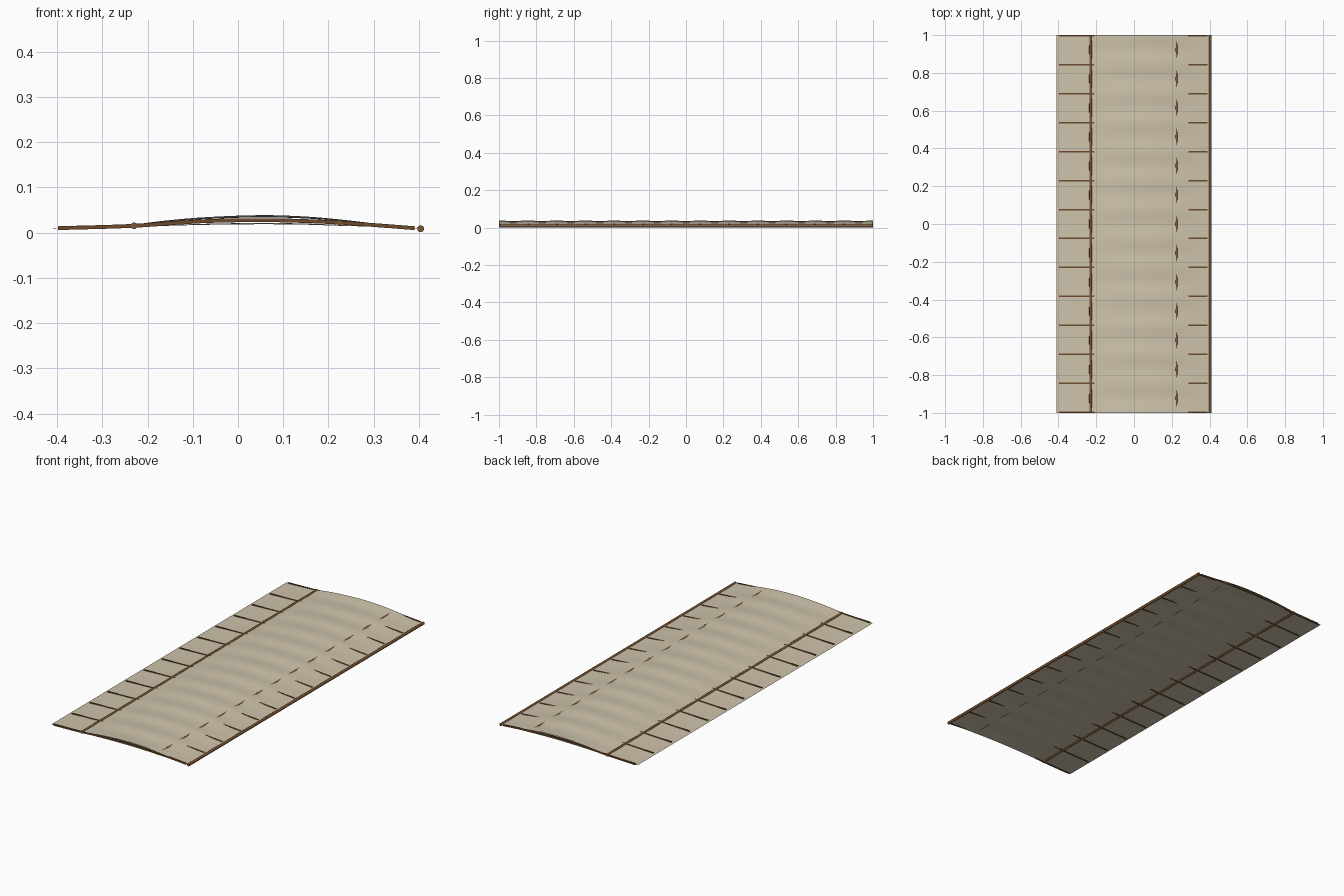
import bpy, bmesh, math

if "Cube" in bpy.data.objects:
    bpy.data.objects.remove(bpy.data.objects["Cube"])

HALF = 0.996          # outer rib position
RIBS = 14
BAY = 2 * HALF / (RIBS - 1)

# Chordwise profiles (x, z)
UPPER = [(-0.411, .0095), (-0.32, .0135), (-0.24, .0170), (-0.17, .0255), (-0.08, .0335), (0.05, .0385),
         (0.15, .0355), (0.225, .0290), (0.30, .0205), (0.35, .0150), (0.402, .0110)]
LOWER = [(-0.411, .0085), (-0.32, .0100), (-0.24, .0125), (-0.08, .0170), (0.05, .0185),
         (0.15, .0175), (0.225, .0150), (0.30, .0130), (0.35, .0105), (0.402, .0080)]
RIB = [(-0.398, .0098), (-0.23, .0150), (-0.08, .0250), (0.05, .0275),
       (0.15, .0255), (0.225, .0220), (0.31, .0160), (0.39, .0098)]


def material(name, rgb):
    m = bpy.data.materials.new(name)
    m.diffuse_color = (*rgb, 1)
    m.use_nodes = True
    m.node_tree.nodes["Principled BSDF"].inputs["Base Color"].default_value = m.diffuse_color
    return m


FABRIC = material("cream fabric", (0.62, 0.55, 0.41))
POLE = material("brown pole", (0.20, 0.095, 0.035))
STRIP = material("dark brown strip", (0.15, 0.07, 0.025))


def height(pts, x):
    """Smooth curve through the profile points."""
    n = len(pts)
    i = max(k for k in range(n - 1) if pts[k][0] <= x + 1e-9)

    def slope(k):
        a, b = pts[max(k - 1, 0)], pts[min(k + 1, n - 1)]
        return (b[1] - a[1]) / (b[0] - a[0])
    (x0, z0), (x1, z1) = pts[i], pts[i + 1]
    h = x1 - x0
    t = (x - x0) / h
    return ((2*t**3 - 3*t*t + 1) * z0 + (t**3 - 2*t*t + t) * h * slope(i)
            + (3*t*t - 2*t**3) * z1 + (t**3 - t*t) * h * slope(i + 1))


def finish(name, bm, mat, smooth=True):
    bmesh.ops.recalc_face_normals(bm, faces=bm.faces)
    me = bpy.data.meshes.new(name)
    bm.to_mesh(me)
    bm.free()
    me.materials.append(mat)
    ob = bpy.data.objects.new(name, me)
    bpy.context.collection.objects.link(ob)
    if smooth:
        bpy.context.view_layer.objects.active = ob
        ob.select_set(True)
        bpy.ops.object.shade_smooth_by_angle(angle=math.radians(35))
        ob.select_set(False)
    return ob


def skin(name, side):
    """Fabric sheet that dips inward between the ribs."""
    pts = UPPER if side > 0 else LOWER
    nx, ny = 48, (RIBS - 1) * 8
    bm = bmesh.new()
    grid = []
    for j in range(ny + 1):
        y = -1 + 2 * j / ny
        dip = math.sin(math.pi * (y + 1) / 2 * (RIBS - 1)) ** 2
        row = []
        for i in range(nx + 1):
            x = -0.411 + 0.813 * i / nx
            thick = height(UPPER, x) - height(LOWER, x)
            sag = (0.24 if side > 0 else 0.14) * thick * dip
            row.append(bm.verts.new((x, y, height(pts, x) - side * sag)))
        grid.append(row)
    for j in range(ny):
        for i in range(nx):
            q = [grid[j][i], grid[j][i+1], grid[j+1][i+1], grid[j+1][i]]
            bm.faces.new(q if side > 0 else q[::-1])
    me = bpy.data.meshes.new(name)
    bm.to_mesh(me)
    bm.free()
    me.materials.append(FABRIC)
    me.shade_smooth()
    bpy.context.collection.objects.link(bpy.data.objects.new(name, me))


def spar(name, x, z, r):
    """Full-span round pole."""
    bm = bmesh.new()
    bmesh.ops.create_cone(bm, cap_ends=True, segments=16, radius1=r, radius2=r, depth=2)
    for v in bm.verts:
        v.co = (x + v.co.x, v.co.z, z + v.co.y)
    finish(name, bm, POLE)


def rib(name, y):
    """Curved strip with a rectangular section."""
    bm = bmesh.new()
    n, w, h = 30, 0.004, 0.0042
    rings = []
    for i in range(n + 1):
        x = RIB[0][0] + (RIB[-1][0] - RIB[0][0]) * i / n
        z = height(RIB, x)
        rings.append([bm.verts.new((x, y + a * w, z + b * h))
                      for a, b in ((-1, -1), (1, -1), (1, 1), (-1, 1))])
    for a, b in zip(rings, rings[1:]):
        for k in range(4):
            bm.faces.new((a[k], a[(k+1) % 4], b[(k+1) % 4], b[k]))
    bm.faces.new(rings[0])
    bm.faces.new(rings[-1])
    finish(name, bm, STRIP)


# Fabric covering
skin("upper_skin", 1)
skin("lower_skin", -1)

# Poles along the span
spar("leading_edge_spar", 0.404, 0.0085, 0.0075)
spar("rear_spar", -0.23, 0.015, 0.0072)
spar("inner_spar", 0.225, 0.0218, 0.0060)

# Ribs across the chord
for k in range(RIBS):
    rib(f"rib_{k + 1}", -HALF + k * BAY)
